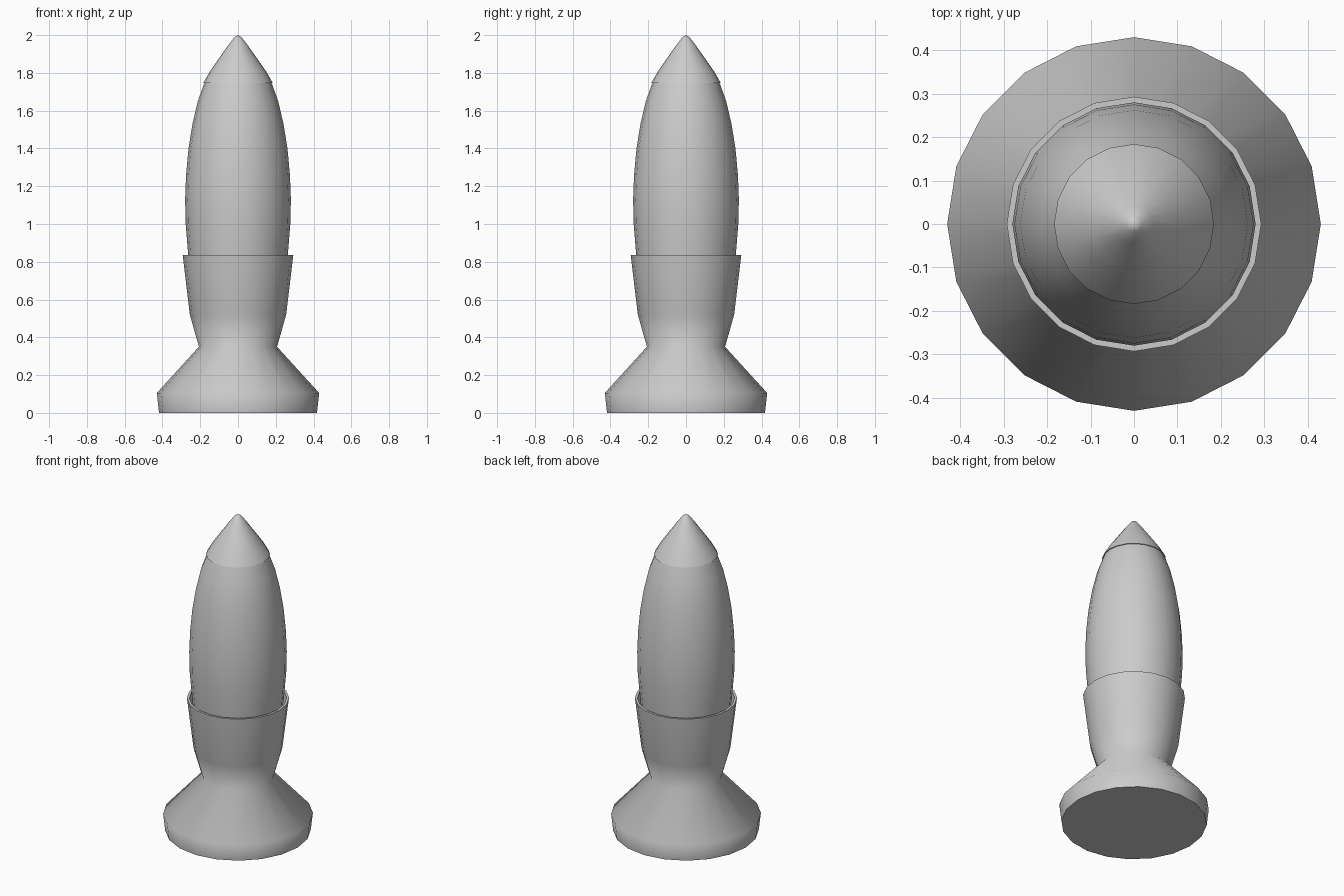
import bpy, bmesh, math

if "Cube" in bpy.data.objects:
    bpy.data.objects.remove(bpy.data.objects["Cube"])

SIDES = 20

grey = bpy.data.materials.new("plain_grey")
grey.use_nodes = True
colour = (0.6, 0.6, 0.6, 1)
grey.diffuse_color = colour
grey.node_tree.nodes["Principled BSDF"].inputs["Base Color"].default_value = colour


def lathe(name, profile):
    """Spin a (radius, height) profile, listed bottom to top on the outside."""
    bm = bmesh.new()
    rings = []
    for r, z in profile:
        if r == 0:
            rings.append([bm.verts.new((0, 0, z))] * SIDES)
        else:
            rings.append([bm.verts.new((r * math.cos(a), r * math.sin(a), z))
                          for a in (math.tau * i / SIDES for i in range(SIDES))])
    for low, high in zip(rings, rings[1:]):
        for i in range(SIDES):
            j = (i + 1) % SIDES
            corners = dict.fromkeys((low[i], low[j], high[j], high[i]))
            bm.faces.new(list(corners))
    bmesh.ops.recalc_face_normals(bm, faces=bm.faces)
    mesh = bpy.data.meshes.new(name)
    bm.to_mesh(mesh)
    bm.free()
    mesh.materials.append(grey)
    obj = bpy.data.objects.new(name, mesh)
    bpy.context.collection.objects.link(obj)
    bpy.ops.object.select_all(action="DESELECT")
    obj.select_set(True)
    bpy.context.view_layer.objects.active = obj
    bpy.ops.object.shade_smooth_by_angle(angle=math.radians(65))
    return obj


# Flared foot, narrow neck and open collar in one piece
lathe("base_cup", [(0, 0), (0.418, 0), (0.43, 0.105), (0.207, 0.35), (0.255, 0.52),
                   (0.293, 0.837), (0.279, 0.837), (0.262, 0.7), (0, 0.7)])

# Tapered round body seated in the collar
lathe("body", [(0, 0.71), (0.25, 0.71), (0.264, 0.84), (0.277, 1.0), (0.28, 1.13),
               (0.275, 1.26), (0.262, 1.4), (0.241, 1.53), (0.213, 1.65),
               (0.175, 1.755), (0, 1.755)])

# Nose cap that overhangs the body slightly
lathe("nose_cap", [(0, 1.747), (0.184, 1.747), (0.152, 1.803), (0.1, 1.878),
                   (0.044, 1.957), (0.018, 1.99), (0, 2.0)])
